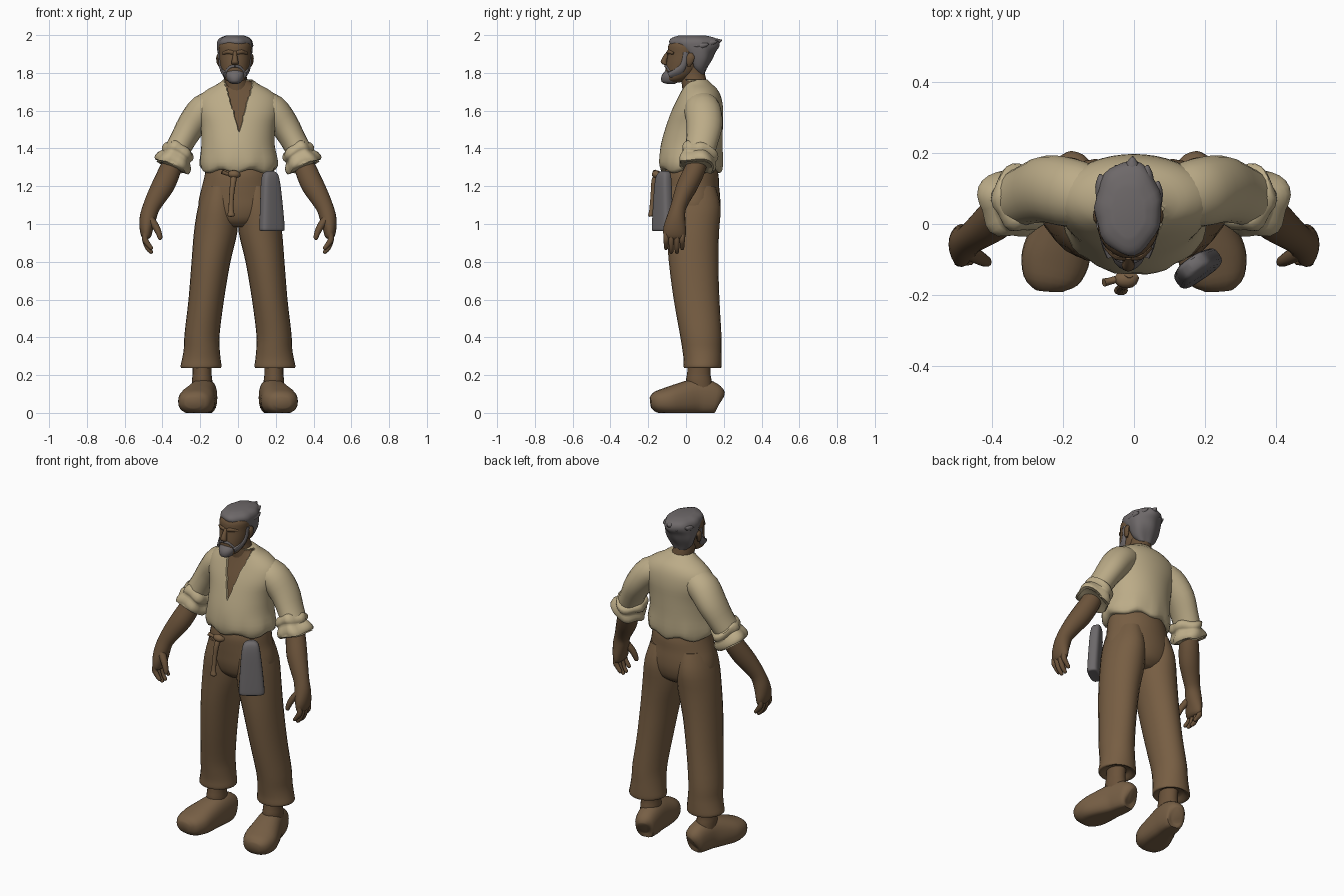
import bpy, bmesh, math, random
from mathutils import Vector

random.seed(4)


def material(name, rgb):
    m = bpy.data.materials.new(name)
    m.diffuse_color = (*rgb, 1)
    return m


SHIRT = material("linen_tan", (0.50, 0.41, 0.245))
SKIN = material("skin_brown", (0.145, 0.085, 0.042))
PANTS = material("trouser_brown", (0.185, 0.112, 0.056))
SHOE = material("shoe_brown", (0.185, 0.115, 0.06))
GREY = material("hair_grey", (0.155, 0.14, 0.142))
CLOTH = material("cloth_grey", (0.15, 0.14, 0.145))


def spline(rings, steps):
    """Catmull-Rom interpolation of (x, y, z, ra, rb) rings."""
    out = []
    for i in range(len(rings) - 1):
        p0, p1 = rings[max(i - 1, 0)], rings[i]
        p2, p3 = rings[i + 1], rings[min(i + 2, len(rings) - 1)]
        for s in range(steps):
            t = s / steps
            out.append([0.5 * (2 * b + (c - a) * t + (2 * a - 5 * b + 4 * c - d) * t * t
                               + (3 * b - a - 3 * c + d) * t ** 3)
                        for a, b, c, d in zip(p0, p1, p2, p3)])
    out.append(list(rings[-1]))
    return out


def loft(name, rings, mat, n=20, steps=3, flat=False, ref=(0, 1, 0), p=2.0,
         mirror=False, loc=(0, 0, 0), rot=0.0, edit=None):
    """Skin elliptical rings; flat keeps rings horizontal, p squares them off."""
    rs = spline(rings, steps)
    pts = [Vector(r[:3]) for r in rs]
    bm = bmesh.new()
    loops = []
    for i, r in enumerate(rs):
        t = Vector((0, 0, 1)) if flat else (
            pts[min(i + 1, len(pts) - 1)] - pts[max(i - 1, 0)]).normalized()
        u = Vector(ref).cross(t).normalized()
        v = t.cross(u)
        loop = []
        for k in range(n):
            a = 2 * math.pi * k / n
            c, s = math.cos(a), math.sin(a)
            c = math.copysign(abs(c) ** (2 / p), c)
            s = math.copysign(abs(s) ** (2 / p), s)
            loop.append(bm.verts.new(pts[i] + u * c * max(r[3], .002) + v * s * max(r[4], .002)))
        loops.append(loop)
    for a, b in zip(loops, loops[1:]):
        for k in range(n):
            bm.faces.new((a[k], a[(k + 1) % n], b[(k + 1) % n], b[k]))
    bm.faces.new(loops[0])
    bm.faces.new(loops[-1])
    bmesh.ops.recalc_face_normals(bm, faces=bm.faces)
    if edit:
        edit(bm)
    me = bpy.data.meshes.new(name)
    bm.to_mesh(me)
    bm.free()
    me.materials.append(mat)
    if mat is SHIRT:
        me.materials.append(SKIN)
    me.shade_smooth()
    me.set_sharp_from_angle(angle=math.radians(50))
    ob = bpy.data.objects.new(name, me)
    bpy.context.collection.objects.link(ob)
    ob.location = loc
    ob.rotation_euler.z = rot
    if mirror:
        ob.modifiers.new("mirror", 'MIRROR')
    return ob


# Shirt body: gathered hem and an open, frayed V neck
def finish_shirt(bm):
    for v in bm.verts:
        w = max(0, 1 - abs(v.co.z - 1.31) / 0.1)
        a = math.atan2(v.co.y - .03, v.co.x)
        f = 1 + w * (0.018 * math.sin(9 * a) + 0.012 * math.sin(17 * a + 1))
        v.co.x *= f
        v.co.y = .03 + (v.co.y - .03) * f
        if v.co.z < 1.31:
            v.co.z += 0.01 * math.sin(6 * a + 2)
    apex = Vector((.005, 0, 1.485))
    sides = [Vector((.28, 0, -.08)), Vector((-.28, 0, -.08))]
    for no in sides:
        fs = [f for f in bm.faces if f.calc_center_median().y < .05
              and f.calc_center_median().z > 1.46 and abs(f.normal.z) < .99]
        geom = set(fs) | {e for f in fs for e in f.edges} | {v for f in fs for v in f.verts}
        bmesh.ops.bisect_plane(bm, geom=list(geom), plane_co=apex, plane_no=no)
    gap = [f for f in bm.faces if f.calc_center_median().y < .05 and abs(f.normal.z) < .99
           and all((f.calc_center_median() - apex).dot(no) < 0 for no in sides)]
    for v in {v for f in gap for v in f.verts}:
        if any(f not in gap for f in v.link_faces):
            v.co.x += random.uniform(-.005, .005)
    bmesh.ops.inset_region(bm, faces=gap, thickness=.003, depth=-.01, use_boundary=True)
    for f in gap:
        f.material_index = 1


loft("shirt_body", [
    (0, .03, 1.28, .17, .13), (.003, .027, 1.285, .197, .157), (.004, .025, 1.33, .207, .168),
    (0, .03, 1.42, .194, .163), (0, .045, 1.52, .198, .15), (0, .06, 1.60, .22, .137),
    (0, .07, 1.665, .212, .118), (0, .07, 1.71, .165, .098), (0, .06, 1.74, .11, .078),
    (0, .05, 1.765, .075, .063)], SHIRT, n=44, flat=True, edit=finish_shirt)

loft("sleeve", [
    (.11, .075, 1.635, .075, .085), (.18, .088, 1.603, .085, .097), (.245, .098, 1.525, .077, .095),
    (.295, .085, 1.44, .068, .085), (.33, .07, 1.375, .068, .08)], SHIRT, mirror=True)


# Rolled cuffs with uneven folds
def fold_cuff(bm):
    for v in bm.verts:
        d = v.co - Vector((.33, .065, 1.35))
        a = math.atan2(d.y, d.x)
        v.co += Vector((d.x, d.y, 0)) * 0.07 * math.sin(5 * a + d.z * 30)
        v.co.z += 0.008 * math.sin(3 * a)


loft("rolled_cuff", [
    (.306, .078, 1.403, .066, .08), (.312, .074, 1.39, .083, .093), (.322, .07, 1.37, .085, .095),
    (.328, .067, 1.357, .078, .088), (.338, .063, 1.337, .093, .097), (.348, .059, 1.315, .098, .1),
    (.354, .057, 1.302, .086, .088), (.346, .06, 1.32, .052, .055)], SHIRT, n=28, steps=2,
    mirror=True, edit=fold_cuff)

# Forearms and hands
loft("forearm_and_palm", [
    (.335, .07, 1.36, .05, .05), (.358, .048, 1.29, .057, .055), (.393, .01, 1.21, .06, .056),
    (.43, -.02, 1.145, .053, .048), (.461, -.042, 1.085, .045, .042), (.477, -.053, 1.03, .044, .05),
    (.485, -.06, .975, .036, .06), (.485, -.06, .935, .026, .058), (.483, -.06, .92, .014, .045)],
    SKIN, mirror=True)
for i, (y, tip) in enumerate([(-.105, .865), (-.078, .845), (-.048, .845), (-.02, .865)]):
    loft(f"finger_{i + 1}", [
        (.488, y, .955, .015, .015), (.492, y, .92, .016, .015), (.478, y, tip + .03, .014, .013),
        (.458, y, tip + .005, .01, .01), (.454, y, tip, .003, .003)], SKIN, n=10, mirror=True)
loft("thumb", [
    (.468, -.075, 1.03, .022, .025), (.435, -.095, .985, .019, .02), (.417, -.105, .945, .015, .016),
    (.412, -.108, .922, .011, .011), (.411, -.108, .916, .003, .003)], SKIN, n=10, mirror=True)

# Trousers
loft("trouser_hips", [
    (0, .035, .985, .09, .085), (0, .037, 1.02, .17, .125), (0, .037, 1.08, .208, .143),
    (0, .035, 1.14, .205, .146), (0, .03, 1.2, .19, .145), (.003, .028, 1.26, .179, .144),
    (.003, .028, 1.31, .172, .13)], PANTS, n=32, flat=True)
loft("trouser_leg", [
    (.193, .088, .262, .06, .065), (.195, .088, .24, .09, .09), (.196, .088, .243, .108, .1),
    (.194, .088, .285, .102, .101), (.192, .084, .34, .095, .104), (.19, .077, .42, .093, .11),
    (.168, .056, .6, .094, .121), (.143, .04, .8, .103, .131), (.118, .037, .96, .115, .138),
    (.107, .038, 1.09, .105, .145), (.098, .03, 1.2, .08, .125)],
    PANTS, n=24, flat=True, mirror=True)


# Feet: ankles and clog-like shoes with flat soles
def flatten_sole(bm):
    for v in bm.verts:
        v.co.z = max(v.co.z, 0.0)


loft("ankle", [(.188, .075, .1, .055, .07), (.19, .068, .17, .054, .068), (.19, .068, .21, .05, .062),
               (.19, .075, .29, .05, .06)], SKIN, flat=True, mirror=True)
loft("shoe", [
    (.165, .177, .065, .03, .045), (.168, .165, .07, .055, .075), (.175, .11, .08, .066, .095),
    (.185, .05, .085, .073, .095), (.205, -.03, .072, .088, .086), (.222, -.1, .062, .096, .073),
    (.235, -.16, .058, .077, .055), (.238, -.187, .055, .04, .03)],
    SHOE, n=24, ref=(0, 0, 1), p=2.4, mirror=True, edit=flatten_sole)

# Neck and head, set slightly off centre
HEAD = (-.016, 0, 0)
loft("neck", [(.01, .06, 1.68, .08, .075), (.008, .045, 1.745, .064, .068),
              (0, .035, 1.79, .06, .066), (0, .03, 1.84, .06, .06)], SKIN, flat=True, loc=HEAD)
loft("head", [
    (0, -.06, 1.75, .025, .03), (0, -.053, 1.765, .052, .06), (0, -.028, 1.80, .069, .082),
    (0, -.012, 1.85, .08, .093), (0, -.002, 1.9, .084, .095), (0, .003, 1.95, .084, .095),
    (0, .005, 1.985, .05, .06)], SKIN, n=24, flat=True, loc=HEAD)
loft("nose", [(0, -.092, 1.915, .01, .008), (0, -.106, 1.89, .012, .014), (0, -.117, 1.86, .018, .017),
              (0, -.112, 1.847, .018, .014), (0, -.105, 1.842, .01, .008)],
     SKIN, n=12, flat=True, loc=HEAD)
loft("brow", [(.008, -.094, 1.905, .008, .01), (.035, -.092, 1.912, .008, .011),
              (.064, -.066, 1.903, .005, .007)], SKIN, n=8, ref=(0, 0, 1), mirror=True, loc=HEAD)
loft("ear", [(.082, .015, 1.835, .006, .008), (.087, .02, 1.855, .01, .018),
             (.088, .024, 1.885, .011, .022), (.084, .024, 1.905, .005, .01)],
     SKIN, n=10, flat=True, mirror=True, loc=HEAD)

# Beard, moustache and sideburns
loft("chin_beard", [(0, -.08, 1.742, .015, .022), (0, -.086, 1.752, .034, .042),
                    (0, -.081, 1.782, .047, .049), (0, -.075, 1.808, .043, .038),
                    (0, -.075, 1.82, .025, .025)], GREY, flat=True, loc=HEAD)
loft("moustache", [(0, -.108, 1.836, .008, .008), (.025, -.099, 1.831, .008, .008),
                   (.046, -.083, 1.806, .008, .008)], GREY, n=8, ref=(0, 0, 1), mirror=True, loc=HEAD)
loft("sideburn", [(.04, -.082, 1.785, .016, .028), (.061, -.04, 1.806, .014, .026),
                  (.077, -.012, 1.845, .009, .016), (.084, 0, 1.91, .006, .014)],
     GREY, n=12, ref=(0, 1, 0), mirror=True, loc=HEAD)


# Swept-back hair and tufts
def ruffle(bm):
    for v in bm.verts:
        a = math.atan2(v.co.y - .04, v.co.x)
        f = 1 + .03 * math.sin(7 * a + v.co.z * 25)
        v.co.x *= f
        v.co.y = .04 + (v.co.y - .04) * f


loft("hair", [
    (0, .078, 1.795, .04, .02), (0, .07, 1.825, .07, .04), (0, .07, 1.87, .087, .066),
    (0, .062, 1.91, .093, .092), (0, .05, 1.94, .094, .125), (0, .044, 1.965, .092, .132),
    (0, .042, 1.985, .078, .115), (0, .035, 1.998, .045, .07)],
    GREY, n=32, flat=True, loc=HEAD, edit=ruffle)
for i, (x, y, z) in enumerate([(-.08, .14, 1.95), (-.035, .165, 1.935), (.012, .19, 1.965),
                               (.055, .165, 1.96), (.085, .12, 1.945)]):
    loft(f"hair_tuft_{i + 1}", [(x * .7, y - .09, z - .01, .03, .025), (x * .9, y - .03, z, .022, .018),
                                (x, y, z + .008, .003, .003)], GREY, n=8, ref=(0, 0, 1), loc=HEAD)

# Cloth hanging from the waist, turned around the hip
loft("hanging_cloth", [
    (0, 0, .963, .05, .018), (0, 0, .966, .07, .032), (0, 0, 1.0, .071, .033),
    (-.002, .004, 1.12, .062, .032), (-.004, .008, 1.22, .052, .03), (-.003, .012, 1.265, .04, .025),
    (0, .016, 1.28, .018, .015)], CLOTH, n=24, flat=True, p=3.4, loc=(.18, -.125, 0), rot=math.radians(35))

# Tied waist cord with knot and loose ends
loft("cord_end", [(-.015, -.14, 1.275, .014, .014), (-.024, -.168, 1.235, .016, .014),
                  (-.034, -.176, 1.15, .013, .012), (-.037, -.183, 1.075, .014, .012),
                  (-.037, -.187, 1.045, .02, .014), (-.037, -.187, 1.04, .008, .006)], PANTS, n=10)
loft("cord_knot", [(-.05, -.145, 1.262, .01, .01), (-.035, -.155, 1.264, .022, .02),
                   (-.01, -.157, 1.262, .022, .02), (.008, -.145, 1.258, .01, .01)],
     PANTS, n=12, ref=(0, 0, 1))
loft("cord_stub", [(-.03, -.15, 1.262, .011, .011), (-.065, -.16, 1.268, .01, .01),
                   (-.085, -.165, 1.277, .012, .012)], PANTS, n=8, ref=(0, 0, 1))
